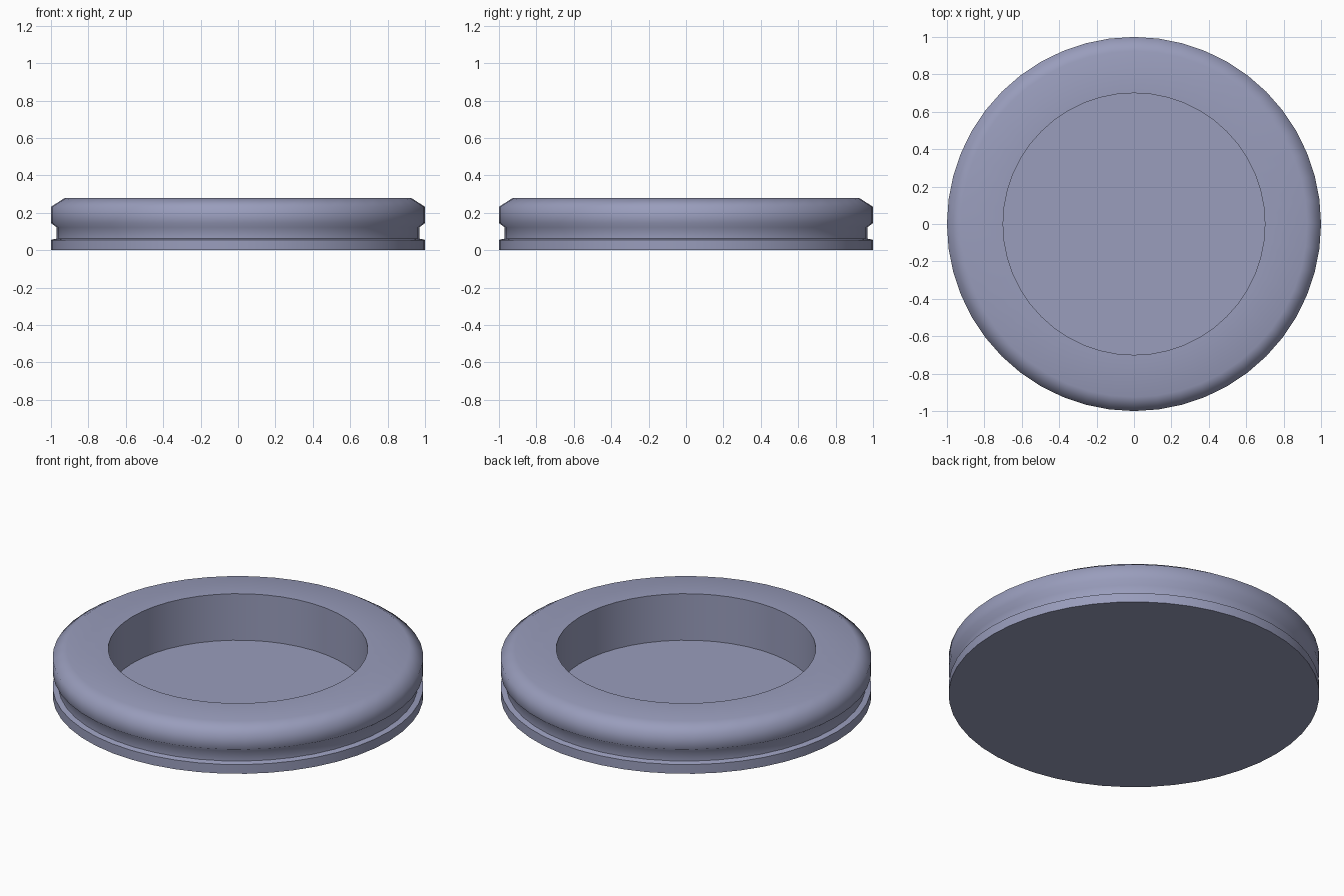
import bpy, bmesh, math

if "Cube" in bpy.data.objects:
    bpy.data.objects.remove(bpy.data.objects["Cube"])

SIDES = 48
FLOOR = 0.003

mat = bpy.data.materials.new("slate_blue_grey")
mat.diffuse_color = (0.319, 0.337, 0.503, 1.0)
mat.use_nodes = True
mat.node_tree.nodes["Principled BSDF"].inputs["Base Color"].default_value = mat.diffuse_color

# Half profile (radius, height): underside rim, groove, chamfer, top, recess wall
profile = [
    (1.0, 0.0), (1.0, 0.055), (0.97, 0.062), (0.97, 0.122),
    (1.0, 0.145), (1.0, 0.232), (0.925, 0.28),
    (0.70, 0.28), (0.70, FLOOR),
]

# Sweep the profile round z and cap the underside and the recess floor
bm = bmesh.new()
rings = []
for r, z in profile:
    rings.append([bm.verts.new((r * math.cos(2 * math.pi * i / SIDES),
                                r * math.sin(2 * math.pi * i / SIDES), z))
                  for i in range(SIDES)])
for low, high in zip(rings, rings[1:]):
    for i in range(SIDES):
        j = (i + 1) % SIDES
        bm.faces.new((low[i], low[j], high[j], high[i]))
bm.faces.new(rings[0][::-1])
bm.faces.new(rings[-1])
bmesh.ops.recalc_face_normals(bm, faces=bm.faces[:])

mesh = bpy.data.meshes.new("grooved_dish")
bm.to_mesh(mesh)
bm.free()
mesh.materials.append(mat)
dish = bpy.data.objects.new("grooved_dish", mesh)
bpy.context.collection.objects.link(dish)

# Soft outer shading, crisp recess and underside edges
bpy.context.view_layer.objects.active = dish
dish.select_set(True)
bpy.ops.object.shade_smooth_by_angle(angle=math.radians(60))
weighted = dish.modifiers.new("flat_face_normals", 'WEIGHTED_NORMAL')
weighted.keep_sharp = True
